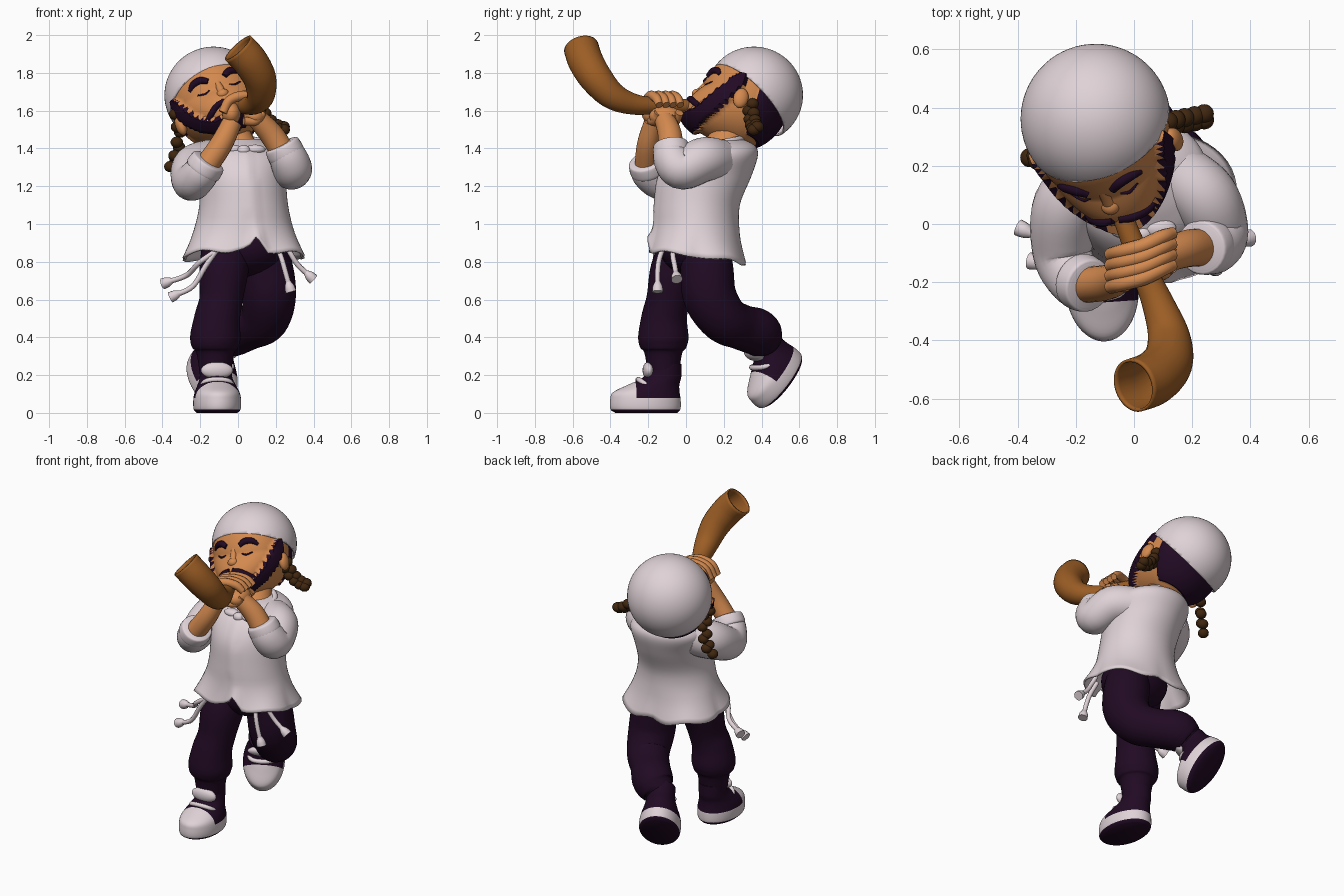
import bpy, bmesh
from math import sin, cos, pi, radians, sqrt
from mathutils import Vector, Matrix

if "Cube" in bpy.data.objects:
    bpy.data.objects.remove(bpy.data.objects["Cube"])


def material(name, rgb):
    m = bpy.data.materials.new(name)
    m.use_nodes = True
    m.diffuse_color = (*rgb, 1)
    bsdf = m.node_tree.nodes["Principled BSDF"]
    bsdf.inputs["Base Color"].default_value = (*rgb, 1)
    bsdf.inputs["Roughness"].default_value = 0.8
    return m


WHITE = material("off_white_cloth", (0.74, 0.645, 0.68))
PURPLE = material("dark_purple", (0.015, 0.003, 0.017))
SKIN = material("skin", (0.65, 0.25, 0.077))
HORN = material("horn_brown", (0.33, 0.11, 0.018))
BRAID = material("braid_brown", (0.052, 0.02, 0.005))
ID = Matrix.Identity(4)


def finish(name, bm, mats, matrix=ID, rule=None, thickness=0):
    """Turn a bmesh into a smooth object; rule(centre) picks the material."""
    bmesh.ops.recalc_face_normals(bm, faces=bm.faces)
    if rule:
        for f in bm.faces:
            f.material_index = rule(f.calc_center_median())
    me = bpy.data.meshes.new(name)
    bm.to_mesh(me)
    bm.free()
    me.shade_smooth()
    me.set_sharp_from_angle(angle=radians(50))
    for m in mats:
        me.materials.append(m)
    ob = bpy.data.objects.new(name, me)
    ob.matrix_world = matrix
    bpy.context.collection.objects.link(ob)
    if thickness:
        mod = ob.modifiers.new("thickness", "SOLIDIFY")
        mod.thickness = thickness
        mod.offset = -1


def smooth_path(pts, steps):
    """Catmull-Rom interpolation of tuples of any length."""
    pts = [Vector(p) for p in pts]
    ext = [pts[0] * 2 - pts[1]] + pts + [pts[-1] * 2 - pts[-2]]
    out = []
    for a, b, c, d in zip(ext, ext[1:], ext[2:], ext[3:]):
        for i in range(steps):
            t = i / steps
            out.append(0.5 * (2 * b + (c - a) * t + (2 * a - 5 * b + 4 * c - d) * t * t
                              + (3 * b - a - 3 * c + d) * t ** 3))
    return out + [pts[-1]]


def skin_rings(rings, cap_start=True, cap_end=True):
    bm = bmesh.new()
    vs = [[bm.verts.new(p) for p in r] for r in rings]
    n = len(vs[0])
    for a, b in zip(vs, vs[1:]):
        for i in range(n):
            j = (i + 1) % n
            bm.faces.new((a[i], a[j], b[j], b[i]))
    if cap_start:
        bm.faces.new(vs[0])
    if cap_end:
        bm.faces.new(vs[-1])
    return bm


def cut(bm, co, no, clear=False):
    bmesh.ops.bisect_plane(bm, geom=bm.verts[:] + bm.edges[:] + bm.faces[:], plane_co=co, plane_no=no,
                           clear_inner=clear)


def tube(name, pts, mat, sides=20, steps=6, cap_end=True, thickness=0, matrix=ID):
    """Round tube through (x, y, z, radius) points."""
    path = smooth_path(pts, steps)
    pos = [Vector(p[:3]) for p in path]
    up, rings, prev = None, [], None
    for k, c in enumerate(pos):
        t = (pos[min(k + 1, len(pos) - 1)] - pos[max(k - 1, 0)]).normalized()
        up = t.orthogonal().normalized() if up is None else prev.rotation_difference(t) @ up
        prev, side = t, t.cross(up)
        rings.append([c + path[k][3] * (up * cos(2 * pi * i / sides) + side * sin(2 * pi * i / sides))
                      for i in range(sides)])
    finish(name, skin_rings(rings, True, cap_end), [mat], matrix, None, thickness)


def stack(levels, shape=None, cap_start=True, n=64):
    """Loft of (z, cx, cy, rx, ry) ellipses, optionally reshaped point by point."""
    rings = []
    for z, cx, cy, rx, ry in smooth_path(levels, 5):
        ring = [Vector((cx + rx * cos(2 * pi * i / n), cy + ry * sin(2 * pi * i / n), z)) for i in range(n)]
        rings.append([shape(p) for p in ring] if shape else ring)
    return skin_rings(rings, cap_start)


def ball(name, loc, radii, mat, matrix=ID):
    bm = bmesh.new()
    bmesh.ops.create_uvsphere(bm, u_segments=24, v_segments=16, radius=1,
                              matrix=Matrix.Translation(loc) @ Matrix.Diagonal((*radii, 1)))
    finish(name, bm, [mat], matrix)


# Trousers
ball("trouser_seat", (0.04, 0.05, 0.88), (0.21, 0.19, 0.16), PURPLE)
tube("front_trouser_leg", [(-.06, 0, .9, .13), (-.075, -.06, .75, .13), (-.09, -.095, .6, .115),
     (-.11, -.115, .5, .122), (-.12, -.12, .4, .134), (-.12, -.12, .345, .122), (-.12, -.12, .315, .1),
     (-.12, -.12, .2, .082)], PURPLE, 28)
tube("rear_trouser_leg", [(.11, .09, .9, .13), (.15, .11, .77, .14), (.165, .125, .62, .142), (.14, .2, .5, .13),
     (.06, .29, .455, .12), (-.01, .37, .43, .125), (-.06, .4, .4, .115), (-.09, .41, .375, .088),
     (-.13, .44, .29, .075)], PURPLE, 28)


# Shoes: dark outsole, white band and toe cap, dark upper
def shoe_rule(c):
    return 0 if c.z < 0.018 else 1 if c.z < 0.08 or c.y < -0.15 else 0


def shoe(side, matrix):
    bm = stack([(0, 0, -.09, .108, .165), (.02, 0, -.095, .124, .186), (.07, 0, -.095, .126, .187),
                (.11, 0, -.09, .118, .176), (.15, 0, -.05, .1, .135), (.19, 0, -.005, .086, .1),
                (.26, 0, .01, .082, .085)])
    for co, no in (((0, 0, .018), (0, 0, 1)), ((0, 0, .08), (0, 0, 1)), ((0, -.15, 0), (0, 1, 0))):
        cut(bm, co, no)
    finish(side + "_shoe", bm, [PURPLE, WHITE], matrix, shoe_rule)
    ball(side + "_shoe_tongue", (0, -.08, .225), (.085, .03, .045), WHITE, matrix)
    tube(side + "_shoe_strap", [(-.095, -.06, .12, .012), (-.055, -.125, .17, .014),
         (.055, -.125, .17, .014), (.095, -.06, .12, .012)], WHITE, 10, matrix=matrix)


shoe("front", Matrix.Translation((-.117, -.12, 0)) @ Matrix.Rotation(radians(4), 4, 'Z'))
shoe("rear", Matrix.Translation((-.185, .56, .235)) @ Matrix.Rotation(radians(28), 4, 'Z')
     @ Matrix.Rotation(radians(52), 4, 'X'))


# Shirt with a dipping, notched hem and a raised button band
def shirt_shape(p):
    low = max(0, (1.0 - p.z) / 0.17)
    q = p.copy()
    corner = 1 + low * .25 * abs((p.x - .03) * (p.y - .06)) / .08
    q.x, q.y = .03 + (p.x - .03) * corner, .06 + (p.y - .06) * corner
    q.z += low * (-.14 * (p.y - .04) + .012 * sin(p.x * 28))
    if p.y < 0:
        q.z += low * .08 * max(0, 1 - abs(p.x - .1) / .05)
        if abs(p.x - .1 + (p.z - .95) * .14) < .03:
            q.y -= .007
    return q


finish("shirt", stack([(.83, .03, .06, .315, .25), (.95, .03, .055, .27, .23), (1.1, .03, .06, .235, .225),
       (1.25, .02, .1, .235, .245), (1.36, .01, .15, .25, .23), (1.415, 0, .18, .205, .185),
       (1.45, 0, .18, .12, .12)], shirt_shape, False), [WHITE], thickness=.012)
collar = [(.0 + .13 * cos(a), .16 + .135 * sin(a), 1.425 + .025 * sin(a), .018)
          for a in [2 * pi * i / 12 for i in range(13)]]
tube("shirt_collar", collar, WHITE, 12)
ball("collar_knot", (.03, -.035, 1.39), (.035, .03, .028), WHITE)
for s in (-1, 1):
    ball("collar_flap", (.03 + s * .06, -.015, 1.395), (.055, .035, .025), WHITE)

# Waist cords with flared tassel ends
cords = [[(-.08, -.16, .88), (-.2, -.15, .8), (-.27, -.07, .73), (-.38, -.02, .69)],
         [(-.1, -.16, .88), (-.17, -.16, .78), (-.24, -.15, .67), (-.34, -.13, .62)],
         [(.2, -.11, .9), (.23, -.14, .82), (.25, -.15, .75), (.275, -.15, .66)],
         [(.25, -.06, .9), (.28, -.07, .84), (.32, -.06, .78), (.385, -.05, .72)]]
for c in cords:
    tube("waist_cord", [(*p, .014) for p in c], WHITE, 10)
    a, b = Vector(c[-2]), Vector(c[-1])
    d = (b - a).normalized()
    tube("cord_tassel", [(*(b - d * .04), .012), (*(b - d * .01), .026), (*(b + d * .02), .03)], WHITE, 12)

# Arms: sleeve, rolled cuff, forearm
arms = {"left": ([(.14, .18, 1.34, .11), (.24, .09, 1.34, .118), (.285, -.02, 1.29, .108), (.27, -.07, 1.34, .102),
                  (.235, -.08, 1.41, .09)],
                 [(.25, -.08, 1.36, .065), (.18, -.085, 1.47, .064), (.1, -.115, 1.56, .054)]),
        "right": ([(-.14, .16, 1.34, .11), (-.23, .06, 1.3, .118), (-.245, -.1, 1.225, .103), (-.2, -.19, 1.265, .095),
                   (-.16, -.21, 1.325, .088)],
                  [(-.18, -.21, 1.29, .063), (-.09, -.2, 1.42, .06), (-.03, -.17, 1.54, .052)])}
for side, (sleeve, forearm) in arms.items():
    tube(side + "_sleeve", sleeve, WHITE, 28)
    a, b = Vector(sleeve[-2][:3]), Vector(sleeve[-1][:3])
    d = (b - a).normalized()
    tube(side + "_sleeve_cuff", [(*(b - d * .06), .085), (*(b - d * .045), .099), (*(b + d * .005), .094),
         (*(b + d * .015), .078)], WHITE, 28)
    tube(side + "_forearm", forearm, SKIN)

# Hands wrapped round the horn
ball("right_palm", (-.035, -.16, 1.585), (.05, .075, .06), SKIN)
ball("left_palm", (.09, -.11, 1.57), (.06, .085, .055), SKIN)
for k in range(4):
    y = -.075 - .037 * k
    tube("right_finger", [(-.08, y - .03, 1.59, .024), (-.045, y - .02, 1.655, .025), (.03, y, 1.68, .026),
         (.095, y + .03, 1.665, .025), (.135, y + .045, 1.63, .02)], SKIN, 12)
    tube("left_finger", [(.13, y + .04, 1.59, .023), (.09, y + .02, 1.545, .024), (.03, y, 1.545, .022)], SKIN, 12)

# Horn, open at the bell
tube("horn", [(-.045, .04, 1.625, .034), (.03, -.15, 1.625, .043), (.085, -.28, 1.635, .056), (.12, -.39, 1.68, .073),
     (.115, -.475, 1.77, .087), (.065, -.53, 1.86, .093), (0, -.555, 1.932, .093)], HORN, 32,
     cap_end=False, thickness=.01)

# Head, tilted back and to one side
HEAD = (Matrix.Translation((-.115, .31, 1.66)) @ Matrix.Rotation(radians(10), 4, 'Z')
        @ Matrix.Rotation(radians(-18), 4, 'Y') @ Matrix.Rotation(radians(-17), 4, 'X'))


def head_zone(d):
    """1 for beard and hair, 0 for skin."""
    if d.y < -.15 + .35 * min(0, d.z) and -.92 < d.z < min(.2, -.62 + 1.2 * abs(d.x) ** 4):
        return 1
    return 1 if d.y > .2 and d.z > -.85 else 0


def head_shape(d):
    y = .23 * d.y
    if d.y < 0 and d.z < 0:
        y -= .22 * d.z * d.y
    return Vector((.235 * d.x, y, (.25 if d.z > 0 else .265) * d.z))


def on_face(x, z):
    d = Vector((x / .235, 0, z / .25))
    d.y = -sqrt(max(0, 1 - d.length_squared))
    return head_shape(d)


bm = bmesh.new()
bmesh.ops.create_uvsphere(bm, u_segments=96, v_segments=64, radius=1)
for f in bm.faces:
    f.material_index = head_zone(f.calc_center_median().normalized())
for v in bm.verts:
    zone = head_zone(v.co)
    v.co = head_shape(v.co) * (1 + zone * (.1 if v.co.y < 0 else .05))
finish("head", bm, [SKIN, PURPLE], HEAD)
tube("neck", [(.01, .18, 1.38, .1), (-.03, .23, 1.46, .1), (-.08, .27, 1.56, .1)], SKIN)

# Face features
ball("nose_tip", (0, -.245, -.045), (.034, .034, .028), SKIN, HEAD)
tube("nose_bridge", [(0, -.205, .05, .016), (0, -.225, 0, .02), (0, -.24, -.035, .024)], SKIN, 12, matrix=HEAD)
for s, side in ((1, "left"), (-1, "right")):
    def strip(name, pts, mat):
        tube(f"{side}_{name}", [(*on_face(s * x, z), r) for x, z, r in pts], mat, 10, matrix=HEAD)
    strip("eyebrow", [(.045, .052, .015), (.08, .073, .02), (.12, .068, .018), (.15, .042, .009)], PURPLE)
    strip("closed_eye", [(.055, .002, .004), (.085, -.008, .006), (.12, .002, .004)], PURPLE)
    strip("moustache", [(.01, -.085, .013), (.06, -.1, .017), (.11, -.135, .016), (.14, -.165, .014)], PURPLE)
    ball(side + "_ear", (s * .235, -.04, -.085), (.028, .04, .055), SKIN, HEAD)

# Domed hat cut along a tilted brim
bm = bmesh.new()
bmesh.ops.create_uvsphere(bm, u_segments=64, v_segments=40, radius=1, matrix=Matrix.Diagonal((.258, .258, .254, 1)))
tilt = Vector((0, sin(radians(29)), cos(radians(29))))
cut(bm, tilt * -.043, tilt, True)
finish("hat", bm, [WHITE], HEAD @ Matrix.Translation((0, .044, .04)), thickness=.012)

# Braids made of overlapping twisted knots
braids = {"left": [(.11, .34, 1.63), (.15, .35, 1.56), (.2, .36, 1.52), (.25, .37, 1.505)],
          "right": [(-.33, .22, 1.62), (-.315, .25, 1.52), (-.32, .25, 1.4), (-.35, .24, 1.31)]}
for side, pts in braids.items():
    for k, p in enumerate(smooth_path(pts, 3)):
        wobble = Vector((.008, .012, .006)) * (-1) ** k
        ball(f"{side}_braid_knot", p + wobble, (.033, .033, .03), BRAID)
